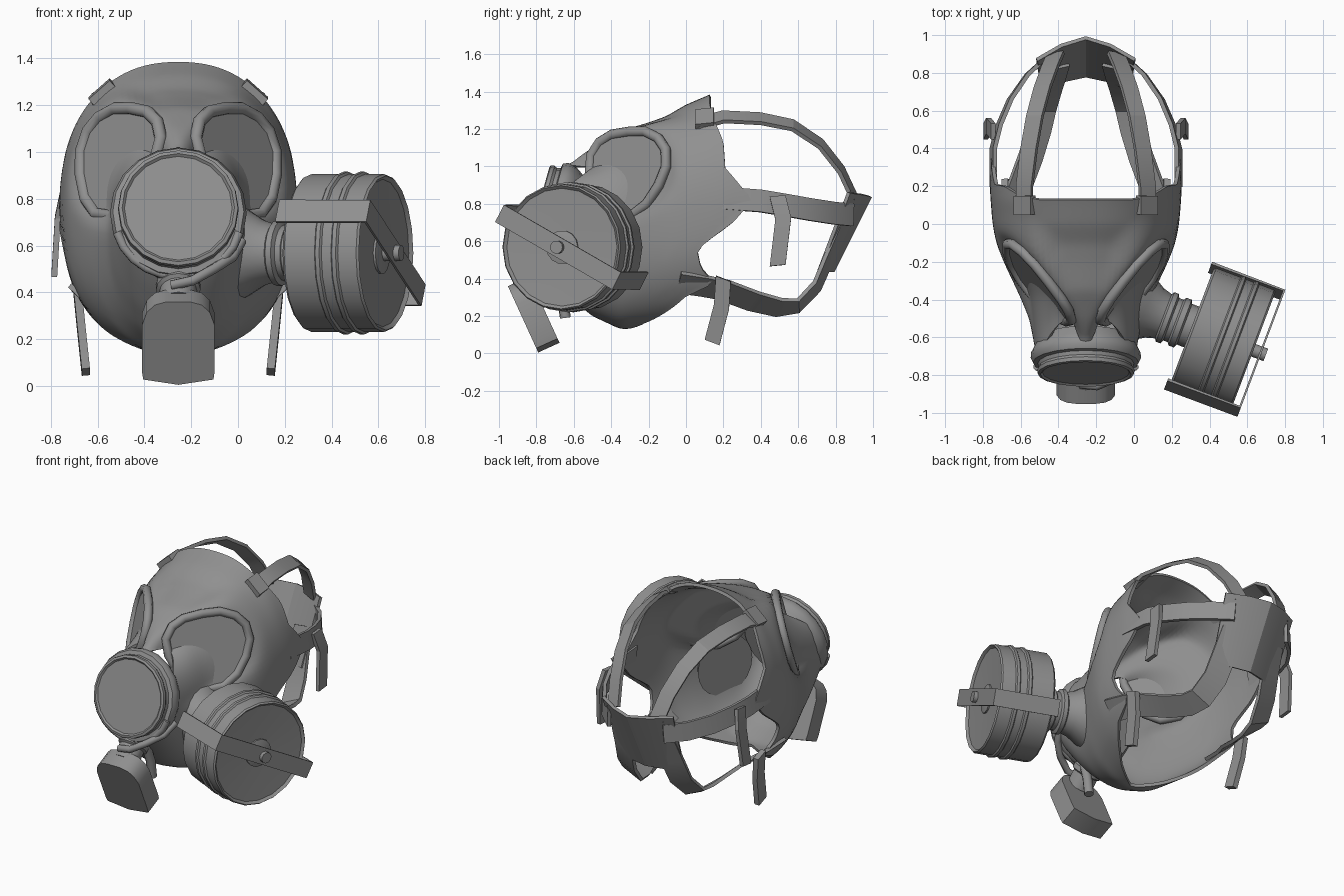
import bpy, bmesh
from math import sin, cos, pi, radians
from mathutils import Vector as V

if "Cube" in bpy.data.objects:
    bpy.data.objects.remove(bpy.data.objects["Cube"])

CX = -0.255                      # symmetry plane of the mask itself
RUBBER = bpy.data.materials.new("dark_grey")
RUBBER.diffuse_color = (.28, .28, .28, 1)
RUBBER.use_nodes = True
RUBBER.node_tree.nodes["Principled BSDF"].inputs["Base Color"].default_value = RUBBER.diffuse_color


def lerp(tab, v):
    if v <= tab[0][0]:
        return tab[0][1]
    for (a, p), (b, q) in zip(tab, tab[1:]):
        if v <= b:
            return p + (q - p) * (v - a) / (b - a)
    return tab[-1][1]


def clamp(v):
    return max(0, min(1, v))


def finish(ob, angle):
    bpy.ops.object.select_all(action='DESELECT')
    ob.select_set(True)
    bpy.context.view_layer.objects.active = ob
    if ob.type == 'CURVE' or ob.modifiers:
        bpy.ops.object.convert(target='MESH')
    ob = bpy.context.view_layer.objects.active
    bpy.ops.object.shade_smooth_by_angle(angle=radians(angle))
    ob.data.materials.append(RUBBER)


def make(name, verts, faces, thick=0, angle=35, relax=0):
    bm = bmesh.new()
    vs = [bm.verts.new(v) for v in verts]
    for f in faces:
        bm.faces.new([vs[i] for i in f])
    bmesh.ops.remove_doubles(bm, verts=bm.verts, dist=1e-5)
    for _ in range(relax):
        inner = [v for v in bm.verts if not v.is_boundary]
        bmesh.ops.smooth_vert(bm, verts=inner, factor=.5, use_axis_x=True, use_axis_y=True, use_axis_z=True)
    bmesh.ops.recalc_face_normals(bm, faces=bm.faces)
    me = bpy.data.meshes.new(name)
    bm.to_mesh(me)
    bm.free()
    ob = bpy.data.objects.new(name, me)
    bpy.context.collection.objects.link(ob)
    if thick:
        m = ob.modifiers.new("thickness", "SOLIDIFY")
        m.thickness, m.offset = thick, 0
    finish(ob, angle)


def grid_faces(rows, cols):
    return [(r * cols + c, r * cols + c + 1, (r + 1) * cols + c + 1, (r + 1) * cols + c)
            for r in range(rows - 1) for c in range(cols - 1)]


def lathe(name, profile, origin, axis, n=20):
    a = V(axis).normalized()
    u = V((0, 0, 1)).cross(a).normalized()
    w = a.cross(u)
    verts = [V(origin) + a * t + (u * cos(2 * pi * k / n) + w * sin(2 * pi * k / n)) * max(r, 2e-4)
             for r, t in profile for k in range(n)]
    faces = [(i * n + k, i * n + (k + 1) % n, (i + 1) * n + (k + 1) % n, (i + 1) * n + k)
             for i in range(len(profile) - 1) for k in range(n)]
    faces += [tuple(range(n)), tuple(range((len(profile) - 1) * n, len(profile) * n))]
    make(name, verts, faces)


def band(name, pts, width, wdir=None, thick=0.022):
    """Flat strap along pts; its width lies tangent to the head unless wdir is given."""
    pts = [V(p) for p in pts]
    verts = []
    for i, p in enumerate(pts):
        t = pts[min(i + 1, len(pts) - 1)] - pts[max(i - 1, 0)]
        w = V(wdir) if wdir else t.cross(p - V((CX, 0.2, 0.75)))
        w = w.normalized() * width / 2
        verts += [p - w, p + w]
    make(name, verts, grid_faces(len(pts), 2), thick, 20)


def tube(name, pts, radius, cyclic=False):
    cu = bpy.data.curves.new(name, 'CURVE')
    cu.dimensions = '3D'
    cu.bevel_depth, cu.bevel_resolution, cu.use_fill_caps = radius, 2, True
    sp = cu.splines.new('POLY')
    sp.points.add(len(pts) - 1)
    for q, p in zip(sp.points, pts):
        q.co = (*p, 1)
    sp.use_cyclic_u = cyclic
    ob = bpy.data.objects.new(name, cu)
    bpy.context.collection.objects.link(ob)
    finish(ob, 50)


# Face shell: sections along y, each meridian ending on the open back edge
TOP = [(-.77, .95), (-.63, 1.0), (-.5, 1.09), (-.35, 1.18), (-.2, 1.225), (-.1, 1.26), (0, 1.32), (.13, 1.375)]
BOT = [(-.77, .52), (-.7, .42), (-.6, .3), (-.5, .21), (-.35, .14), (.1, .15)]
WID = [(-.77, .24), (-.63, .265), (-.5, .29), (-.38, .34), (-.2, .425), (-.1, .465), (0, .485), (.2, .5), (.4, .49)]
END = [(0, .13), (25, .13), (40, .15), (55, .2), (70, .21), (80, .3), (86, .36), (92, .28), (105, .06),
       (115, .08), (125, .15), (133, 0), (145, -.1), (160, -.22), (180, -.33)]


def eye_y(x, z):                 # tilted lens plane
    return -1.0 + 1.25 * x + .39 * z


STEPS, COLS = 36, 109
verts = []
for i in range(STEPS):
    for j in range(COLS):
        deg = -180 + 360 * j / (COLS - 1)
        th = radians(deg)
        y0 = -.70 + .07 * cos(th)
        y = y0 + (lerp(END, abs(deg)) - y0) * i / (STEPS - 1)
        t, b, w = lerp(TOP, y), lerp(BOT, y), lerp(WID, y)
        s, c = sin(th), cos(th)
        x = w * abs(s) ** .86 * (1 if s > 0 else -1)
        z = (t + b) / 2 + (t - b) / 2 * (c ** .92 if c > 0 else -abs(c) ** .84)
        # flatten the shell into the eye seats
        e = ((abs(x) - .255) / .2) ** 2 + ((z - .97) / .24) ** 2
        d = eye_y(abs(x), z) + .025 - y
        y += d * clamp((1.45 - e) / .45) * clamp((.3 - abs(d)) / .17) * clamp((.03 - y) / .08)
        verts.append((CX + x, y, z))
make("face_shell", verts, grid_faces(STEPS, COLS), .02, 60, 3)

# Eye lenses and their rims
EYE = [(.2, 1.185), (.13, 1.17), (.09, 1.13), (.075, 1.06), (.1, .96), (.15, .86), (.21, .77), (.28, .725),
       (.35, .735), (.395, .8), (.415, .9), (.415, 1.0), (.385, 1.09), (.335, 1.15), (.27, 1.185)]
for s, side in ((1, "right"), (-1, "left")):
    ring = [(CX + s * x, eye_y(x, z) - .015, z) for x, z in EYE]
    tube("eye_rim_" + side, ring, .028, True)
    make("eye_lens_" + side, ring, [tuple(range(len(ring)))], .012)

# Round speech port on the nose
lathe("speech_port", [(.24, -.1), (.275, -.05), (.29, -.02), (.292, .01), (.28, .035), (.255, .04), (.25, .06),
                      (.258, .075), (.255, .095), (.24, .1), (.23, .09), (0, .09)],
      (CX, -.70, .735), (0, -.96, .27))

# Outlet valve with its slanted cover, and the drinking tube
lathe("outlet_neck", [(.1, -.06), (.1, .02), (.085, .03), (.085, .06), (.095, .07), (.095, .1), (.08, .11), (.08, .2)],
      (CX, -.68, .48), (0, -.66, -.62), 16)
up, back = V((0, -.416, .909)), V((0, .909, .416))
outline = [(0, 0), (.15, .025), (.155, .06), (.155, .28), (.135, .34), (.1, .375), (.05, .39)]
outline += [(-x, v) for x, v in outline[:0:-1]]
front = [V((CX + x, -.79, .005)) + up * v for x, v in outline]
n = len(front)
make("outlet_cover", front + [p + back * .125 for p in front],
     [tuple(range(n)), tuple(range(n, 2 * n))] + [(i, (i + 1) % n, n + (i + 1) % n, n + i) for i in range(n)])
tube("drinking_tube", [(CX + x, y, z) for x, y, z in
     [(.27, -.68, .62), (.23, -.75, .55), (.15, -.82, .5), (.06, -.86, .45), (-.03, -.85, .43)]], .022)
tube("port_hoop", [(CX + .27 * sin(a), -.745 - .04 * cos(a), .72 - .25 * cos(a))
                   for a in [radians(-75 + 15 * k) for k in range(11)]], .02)
tube("drinking_tube_end", [(CX + .06, -.7, .42), (CX + .07, -.66, .3), (CX + .07, -.645, .19)], .03)

# Filter canister on the right cheek
A, H, Z = V((.935, -.353, 0)), V((.353, .935, 0)), V((0, 0, 1))
B = V((.305, -.545, .568))
lathe("filter_neck", [(.2, -.31), (.17, -.26), (.14, -.21), (.125, -.16), (.14, -.15), (.14, -.125), (.12, -.115),
                      (.12, -.09), (.135, -.08), (.135, -.05), (.115, -.04), (.115, .01)], B, A)
lathe("filter_canister", [(0, 0), (.325, 0), (.338, .012), (.338, .15), (.348, .157), (.348, .175), (.338, .182),
                          (.338, .225), (.348, .232), (.348, .25), (.338, .257), (.338, .34), (.33, .35),
                          (.315, .335), (.1, .325), (0, .325)], B, A)
lathe("filter_boss", [(.09, .3), (.09, .335), (.07, .34), (.035, .345), (.035, .42), (0, .42)], B, A, 14)
D, W = H * .88 - Z * .475, H * .475 + Z * .88
band("filter_clip", [B + A * t + D * d for t, d in [(-.02, -.375), (.39, -.375), (.39, .375), (-.02, .375)]],
     .105, W, .015)

# Head harness: three strap pairs with loose ends, meeting in a back pad
STRAPS = {
    "top_strap": (.095, [(.325, .06, 1.225), (.325, .2, 1.265), (.3, .4, 1.255), (.27, .57, 1.22), (.23, .72, 1.12),
                         (.19, .83, .98), (.16, .9, .83)]),
    "middle_strap": (.12, [(.49, .2, .83), (.49, .4, .815), (.46, .52, .795), (.4, .66, .77), (.31, .79, .75),
                           (.2, .89, .74)]),
    "lower_strap": (.15, [(.41, -.04, .38), (.39, .1, .36), (.35, .2, .34), (.29, .36, .28), (.25, .5, .245),
                          (.23, .6, .255), (.2, .7, .36), (.18, .76, .5), (.16, .83, .66)]),
}
ENDS = {
    "top_buckle": (.10, [(.28, .1, 1.295), (.37, .1, 1.215)], (0, 1, .1), .04),
    "middle_loose_end": (.085, [(.49, .49, .84), (.515, .52, .72), (.53, .49, .47)], (0, 1, .1), .025),
    "lower_loose_end": (.085, [(.43, .2, .4), (.415, .19, .25), (.395, .14, .06)], (0, .92, -.35), .035),
}
for s, side in ((1, "right"), (-1, "left")):
    for name, (w, pts, *extra) in (STRAPS | ENDS).items():
        band(f"{name}_{side}", [(CX + s * x, y, z) for x, y, z in pts], w, *extra)
xs = (-.26, -.13, 0, .13, .26)
pad = [(CX + x, y, z) for x, y, z in zip(xs, (.87, .945, .985, .945, .87), (.86, .85, .84, .85, .86))]
pad += [(CX + x * .9, y, .44) for x, y in zip(xs, (.71, .76, .785, .76, .71))]
make("back_pad", pad, grid_faces(2, 5), .02, 20)
